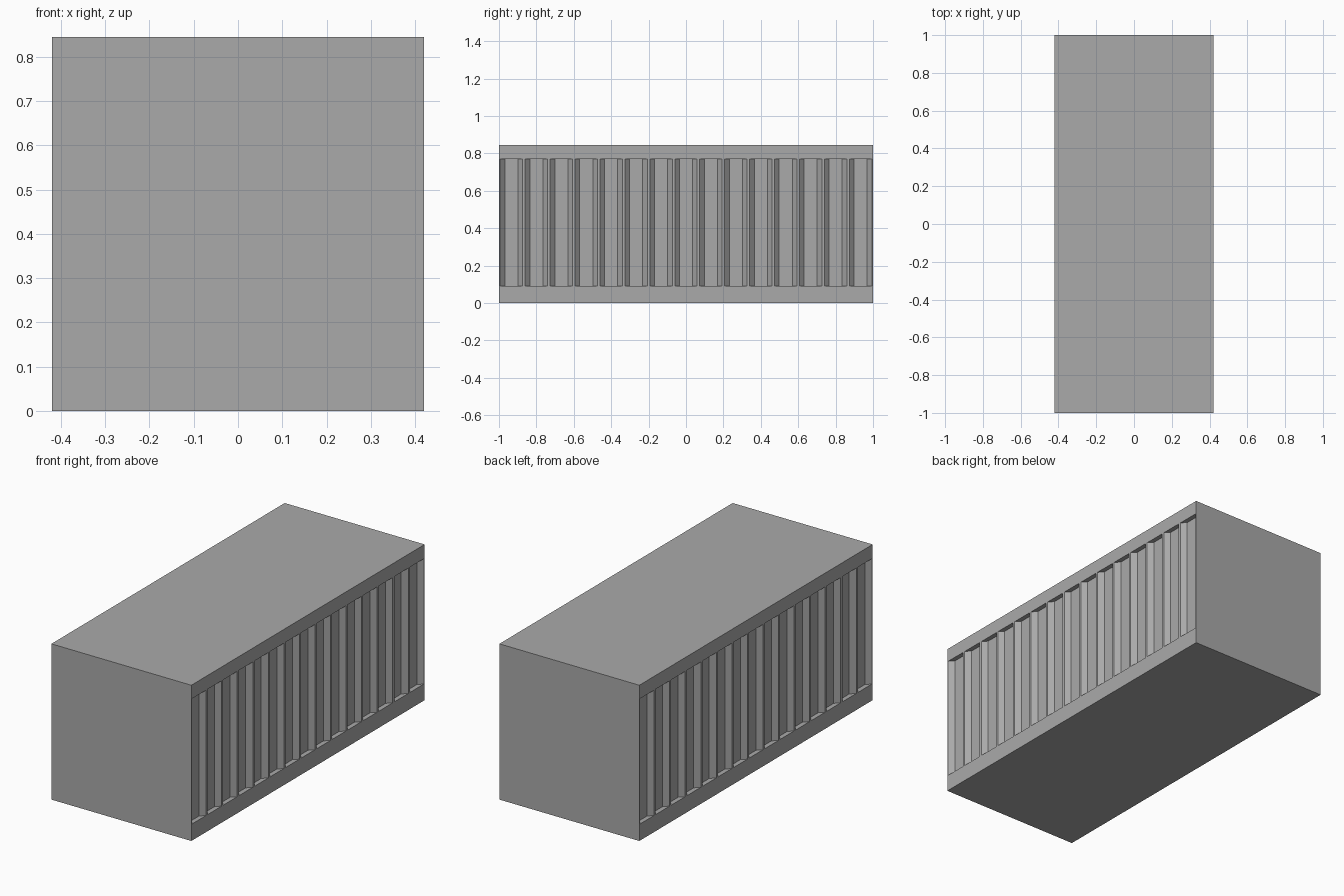
import bpy
import bmesh

cube = bpy.data.objects.get("Cube")
if cube:
    bpy.data.objects.remove(cube, do_unlink=True)

WIDTH, LENGTH, HEIGHT = 0.84, 2.0, 0.845
GROOVES = 15
PITCH = LENGTH / GROOVES
FLOOR_HALF, SLOPE, DEPTH = 0.035, 0.025, 0.025
GROOVE_LOW, GROOVE_HIGH = 0.09, 0.77
OVERCUT = 0.004

grey = bpy.data.materials.new("container grey")
grey.use_nodes = True
colour = (0.4, 0.4, 0.4, 1.0)
grey.diffuse_color = colour
grey.node_tree.nodes["Principled BSDF"].inputs["Base Color"].default_value = colour


def make_object(name, bm):
    bmesh.ops.recalc_face_normals(bm, faces=bm.faces[:])
    mesh = bpy.data.meshes.new(name)
    bm.to_mesh(mesh)
    bm.free()
    mesh.materials.append(grey)
    obj = bpy.data.objects.new(name, mesh)
    bpy.context.collection.objects.link(obj)
    return obj


def add_groove(bm, side, y):
    """Trapezoid prism that cuts one upright groove into a long side."""
    inner = WIDTH / 2 - DEPTH
    outer = WIDTH / 2 + OVERCUT
    mouth = FLOOR_HALF + SLOPE * (DEPTH + OVERCUT) / DEPTH
    profile = [(inner, -FLOOR_HALF), (outer, -mouth), (outer, mouth), (inner, FLOOR_HALF)]
    face = bm.faces.new([bm.verts.new((side * x, y + dy, GROOVE_LOW)) for x, dy in profile])
    result = bmesh.ops.extrude_face_region(bm, geom=[face], use_keep_orig=True)
    top = [v for v in result["geom"] if isinstance(v, bmesh.types.BMVert)]
    bmesh.ops.translate(bm, verts=top, vec=(0, 0, GROOVE_HIGH - GROOVE_LOW))


# Container body
bm = bmesh.new()
bmesh.ops.create_cube(bm, size=1)
bmesh.ops.scale(bm, verts=bm.verts, vec=(WIDTH, LENGTH, HEIGHT))
bmesh.ops.translate(bm, verts=bm.verts, vec=(0, 0, HEIGHT / 2))
body = make_object("container_body", bm)

# Corrugation grooves along both long sides
bm = bmesh.new()
for side in (-1, 1):
    for i in range(GROOVES):
        add_groove(bm, side, -LENGTH / 2 + PITCH * (i + 0.5))
cutter = make_object("groove_cutter", bm)
cutter.hide_render = True

cut = body.modifiers.new("corrugation", 'BOOLEAN')
cut.operation = 'DIFFERENCE'
cut.solver = 'EXACT'
cut.object = cutter
bpy.context.view_layer.objects.active = body
body.select_set(True)
bpy.ops.object.modifier_apply(modifier=cut.name)
bpy.data.objects.remove(cutter, do_unlink=True)
